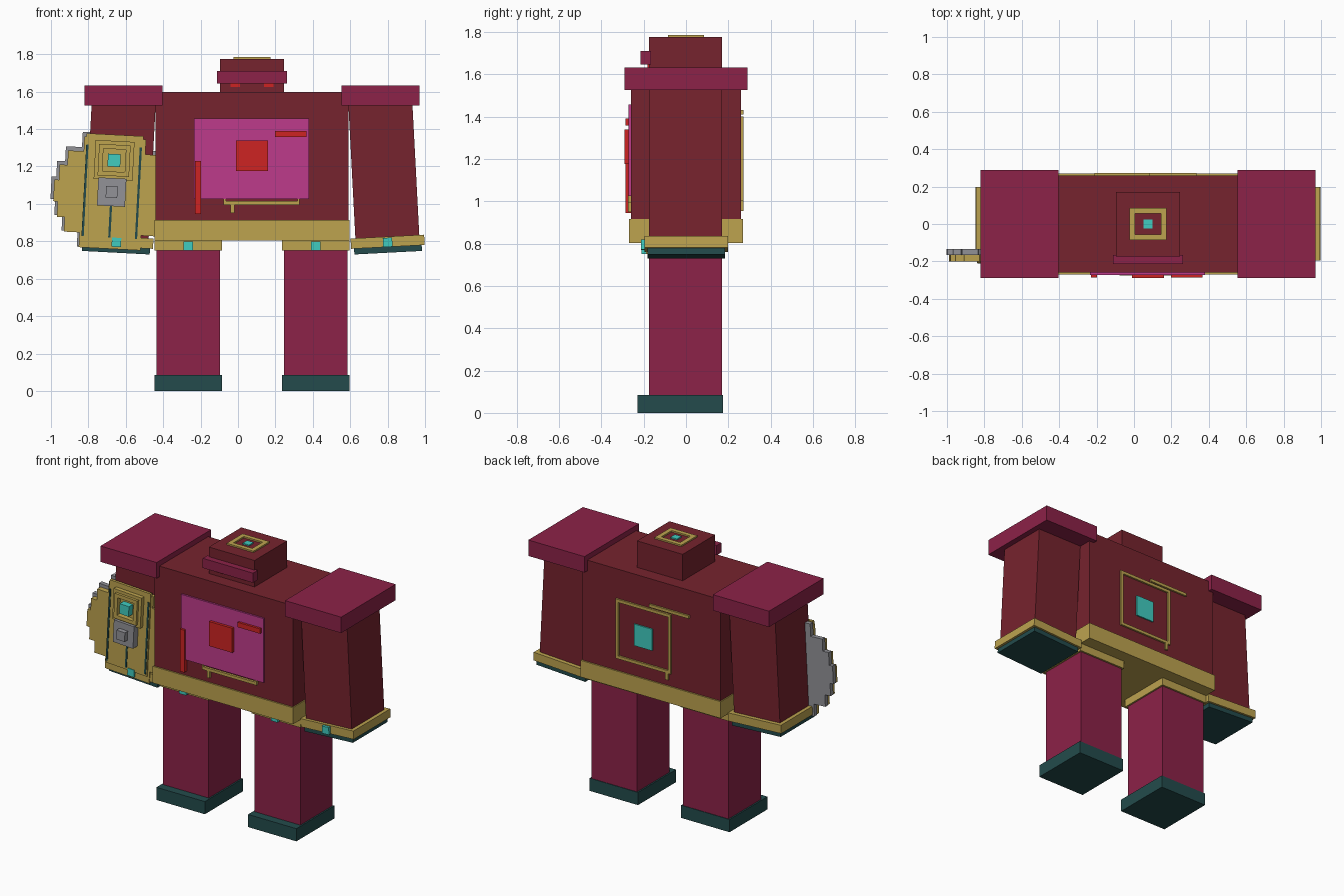
import bpy, bmesh, math
from mathutils import Matrix, Vector

if "Cube" in bpy.data.objects:
    bpy.data.objects.remove(bpy.data.objects["Cube"])


def material(name, rgb):
    lin = [((c / 255 + 0.055) / 1.055) ** 2.4 for c in rgb]
    m = bpy.data.materials.new(name)
    m.diffuse_color = (*lin, 1)
    m.use_nodes = True
    m.node_tree.nodes["Principled BSDF"].inputs["Base Color"].default_value = m.diffuse_color
    return m


MAROON = material("maroon", (118, 35, 46))
CRIMSON = material("crimson", (140, 34, 72))
GOLD = material("gold", (189, 163, 79))
TEAL = material("dark teal", (35, 75, 76))
MAGENTA = material("magenta", (190, 59, 139))
RED = material("red", (205, 36, 34))
CYAN = material("cyan", (64, 204, 192))
GREY = material("grey", (146, 146, 151))

I = Matrix.Identity(4)


def finish(name, bm, mat, frame):
    bmesh.ops.recalc_face_normals(bm, faces=bm.faces)
    me = bpy.data.meshes.new(name)
    bm.to_mesh(me)
    bm.free()
    me.materials.append(mat)
    ob = bpy.data.objects.new(name, me)
    ob.matrix_world = frame
    bpy.context.collection.objects.link(ob)
    return ob


def box(name, mat, x, y, z, frame=I):
    """Box from (min, max) ranges."""
    bm = bmesh.new()
    bmesh.ops.create_cube(bm, size=1)
    for v in bm.verts:
        v.co = Vector([(a + b) / 2 + c * (b - a) for (a, b), c in zip((x, y, z), v.co)])
    return finish(name, bm, mat, frame)


def square_frame(name, mat, x, z, t, y, frame=I):
    """Four bars around a rectangle in the xz plane."""
    box(name + "_top", mat, x, y, (z[1] - t, z[1]), frame)
    box(name + "_bottom", mat, x, y, (z[0], z[0] + t), frame)
    side = (z[0] + t, z[1] - t)
    box(name + "_left", mat, (x[0], x[0] + t), y, side, frame)
    box(name + "_right", mat, (x[1] - t, x[1]), y, side, frame)


def stepped_disc(name, mat, steps, y, frame, shift=(0, 0), scale=1):
    """Extruded blocky disc; steps are (half width, half height) rows."""
    quarter = []
    h0 = None
    for w, h in steps:
        if h0 is not None:
            quarter.append((w, h0))
        quarter.append((w, h))
        h0 = h
    pts = quarter + [(-a, b) for a, b in reversed(quarter)]
    pts += [(-a, -b) for a, b in quarter] + [(a, -b) for a, b in reversed(quarter)]
    bm = bmesh.new()
    face = bm.faces.new([bm.verts.new((a * scale + shift[0], y[0], b * scale + shift[1]))
                         for a, b in pts])
    out = bmesh.ops.extrude_face_region(bm, geom=[face])["geom"]
    bmesh.ops.translate(bm, vec=(0, y[1] - y[0], 0),
                        verts=[g for g in out if isinstance(g, bmesh.types.BMVert)])
    return finish(name, bm, mat, frame)


CX = 0.075  # body centre line

# torso and belt
box("torso", MAROON, (-0.44, 0.59), (-0.26, 0.26), (0.81, 1.597))
box("belt", GOLD, (-0.447, 0.597), (-0.27, 0.27), (0.803, 0.915))

# head, visor, eyes, crown emblem
box("head", MAROON, (CX - 0.17, CX + 0.17), (-0.174, 0.171), (1.58, 1.775))
box("visor", CRIMSON, (CX - 0.187, CX + 0.187), (-0.215, -0.165), (1.645, 1.71))
for s in (-1, 1):
    c = CX + s * 0.09
    box("eye", RED, (c - 0.025, c + 0.025), (-0.182, -0.17), (1.625, 1.65))
for s in (-1, 1):
    box("crown_bar", GOLD, (CX - 0.1, CX + 0.1), sorted((s * 0.055, s * 0.085)), (1.77, 1.785))
    box("crown_side", GOLD, sorted((CX + s * 0.07, CX + s * 0.1)), (-0.055, 0.055), (1.77, 1.785))
box("crown_gem", CYAN, (CX - 0.024, CX + 0.024), (-0.024, 0.024), (1.77, 1.783))

# chest panel and trim
box("chest_panel", MAGENTA, (-0.235, 0.38), (-0.272, -0.255), (1.025, 1.457))
box("chest_square", RED, (-0.012, 0.16), (-0.29, -0.26), (1.175, 1.34))
box("chest_bar", RED, (0.198, 0.365), (-0.287, -0.26), (1.357, 1.39))
box("chest_strip", RED, (-0.231, -0.199), (-0.287, -0.255), (0.945, 1.23))
box("chest_pipe", GOLD, (-0.077, 0.33), (-0.275, -0.255), (0.995, 1.015))
for px in (-0.077, 0.318):
    box("pipe_end", GOLD, (px, px + 0.012), (-0.275, -0.255), (1.0, 1.027))
box("pipe_drop", GOLD, (-0.04, -0.02), (-0.275, -0.255), (0.95, 1.0))

# back frame
square_frame("back_frame", GOLD, (-0.075, 0.335), (1.0, 1.4), 0.02, (0.255, 0.272))
box("back_bar", GOLD, (-0.21, 0.085), (0.255, 0.272), (1.41, 1.43))
box("back_drop", GOLD, (-0.055, -0.035), (0.255, 0.272), (0.955, 1.0))
box("back_gem", CYAN, (0.065, 0.2), (0.255, 0.269), (1.12, 1.265))

for s, side in ((-1, "left"), (1, "right")):
    # legs
    c = CX + s * 0.341
    box(side + "_leg", CRIMSON, (c - 0.17, c + 0.17), (-0.174, 0.17), (0.01, 0.81))
    box(side + "_foot", TEAL, (c - 0.18, c + 0.18), (-0.23, 0.174), (0, 0.085))
    box(side + "_hip_band", GOLD, (c - 0.181, c + 0.181), (-0.19, 0.182), (0.75, 0.806))
    box(side + "_hip_gem", CYAN, (c - 0.025, c + 0.025), (-0.21, -0.18), (0.75, 0.8))
    # shoulder pad
    c = CX + s * 0.687
    box(side + "_shoulder", CRIMSON, (c - 0.209, c + 0.209), (-0.29, 0.29), (1.525, 1.632))
    # tilted arm, wrist band and hand plate
    f = Matrix.Translation((CX + s * 0.725, 0, 0.795)) @ Matrix.Rotation(math.radians(-3 * s), 4, "Y")
    box(side + "_arm", MAROON, (-0.171, 0.171), (-0.174, 0.171), (-0.02, 0.78), f)
    box(side + "_wrist_band", GOLD, (-0.197, 0.197), (-0.195, 0.198), (-0.025, 0.03), f)
    box(side + "_hand_plate", TEAL, (-0.181, 0.181), (-0.182, 0.184), (-0.056, -0.02), f)
    box(side + "_wrist_gem", CYAN, (-0.025, 0.025), (-0.213, -0.19), (-0.025, 0.024), f)

# blocky round shield on the left arm
S = Matrix.Translation((-0.675, 0, 1.07)) @ Matrix.Rotation(math.radians(3), 4, "Y")
STEPS = [(0.325, 0.06), (0.3, 0.145), (0.257, 0.225), (0.171, 0.307)]
stepped_disc("shield_back", GREY, STEPS, (-0.165, -0.135), S)
stepped_disc("shield_front", GOLD, STEPS, (-0.2, -0.165), S, (0.004, -0.014), 0.965)
box("shield_panel", GOLD, (-0.15, 0.155), (-0.208, -0.19), (-0.265, 0.3), S)
for u in (-0.143, 0, 0.143):
    box("shield_strip", TEAL, (u - 0.006, u + 0.006), (-0.212, -0.195), (-0.25, 0.24), S)

# shield emblem
W = 0.163
square_frame("emblem_outer", GOLD, (-0.1, 0.108), (W - 0.104, W + 0.104), 0.02, (-0.235, -0.2), S)
square_frame("emblem_inner", GOLD, (-0.08, 0.088), (W - 0.084, W + 0.084), 0.024, (-0.252, -0.2), S)
box("emblem_plate", GOLD, (-0.06, 0.068), (-0.222, -0.2), (W - 0.062, W + 0.062), S)
box("emblem_gem", CYAN, (-0.03, 0.038), (-0.265, -0.2), (W - 0.034, W + 0.034), S)
box("boss", GREY, (-0.075, 0.075), (-0.254, -0.2), (-0.082, 0.068), S)
box("boss_nub", GREY, (-0.031, 0.031), (-0.285, -0.2), (-0.038, 0.024), S)
